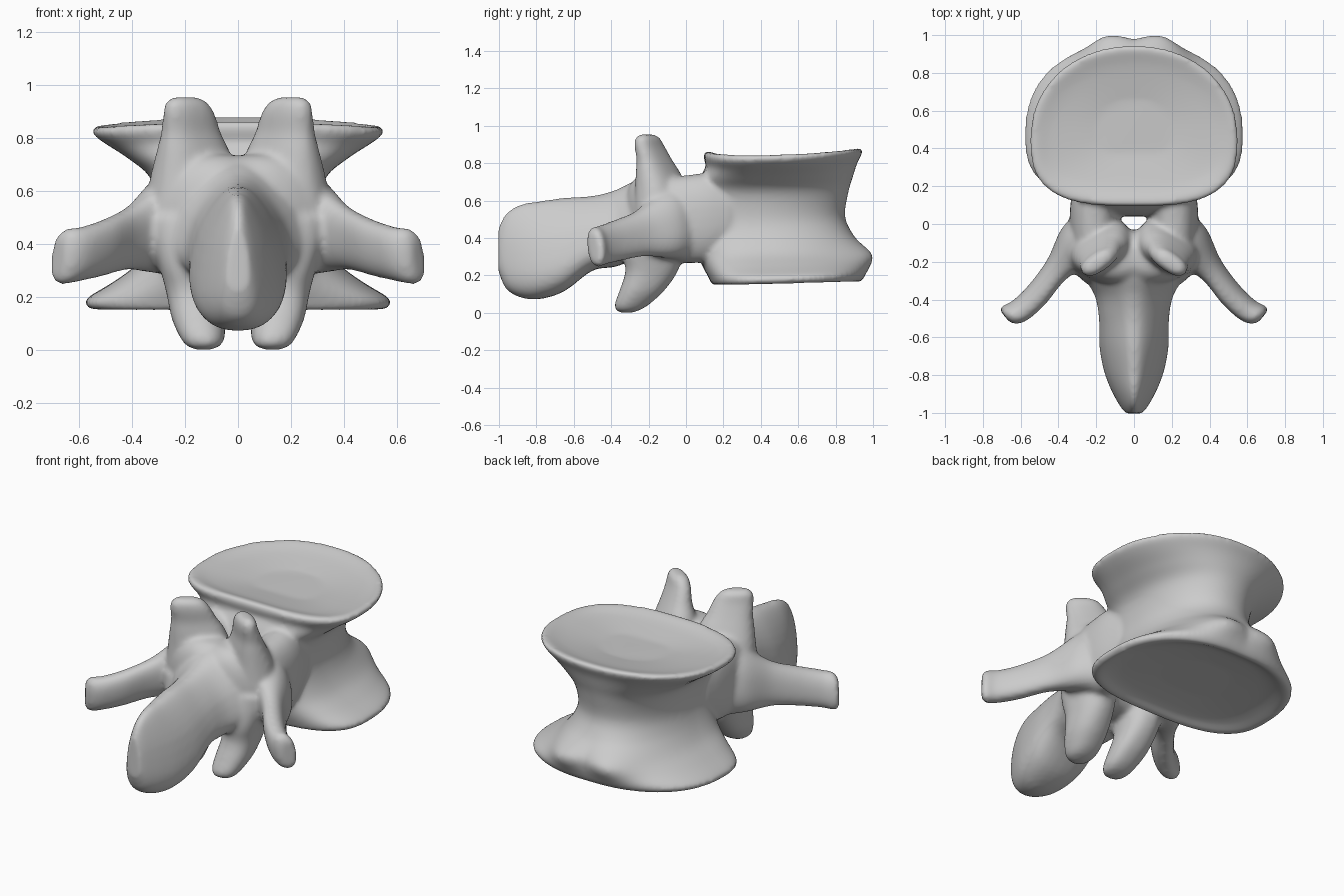
import bpy, bmesh
from math import sin, cos, pi, exp
from mathutils import Vector

bm = bmesh.new()


def spow(v, p):
    return (abs(v) ** p) * (1 if v >= 0 else -1)


def smooth_stations(st, steps=5):
    # Catmull-Rom interpolation between stations of plain numbers
    out = []
    for i in range(len(st) - 1):
        a, b, c, d = st[max(i - 1, 0)], st[i], st[i + 1], st[min(i + 2, len(st) - 1)]
        for s in range(steps):
            t = s / steps
            out.append([0.5 * (2 * q + (r - p) * t + (2 * p - 5 * q + 4 * r - w) * t * t
                               + (3 * q - p - 3 * r + w) * t ** 3)
                        for p, q, r, w in zip(a, b, c, d)])
    out.append(list(st[-1]))
    return out


def skin(rings):
    loops = [[bm.verts.new(p) for p in ring] for ring in rings]
    n = len(loops[0])
    faces = []
    for a, b in zip(loops, loops[1:]):
        for i in range(n):
            j = (i + 1) % n
            faces.append(bm.faces.new((a[i], a[j], b[j], b[i])))
    faces.append(bm.faces.new(loops[0][::-1]))
    faces.append(bm.faces.new(loops[-1]))
    bmesh.ops.recalc_face_normals(bm, faces=faces)


def process(stations, u, v, mirror=True, taper=0.0, power=0.85, n=32):
    # stations: x, y, z, half size along u, half size along v
    u, v = Vector(u).normalized(), Vector(v).normalized()
    rings = []
    for x, y, z, ru, rv in smooth_stations(stations):
        ring = []
        for i in range(n):
            a = 2 * pi * i / n
            cu = spow(cos(a), power) * (1 - taper * sin(a)) * max(ru, 0.005)
            cv = spow(sin(a), power) * max(rv, 0.005)
            ring.append(Vector((x, y, z)) + u * cu + v * cv)
        rings.append(ring)
    skin(rings)
    if mirror:
        skin([[Vector((-p.x, p.y, p.z)) for p in r] for r in rings])


# vertebral body: z, half width, back y, front y, from lower dish to upper dish
body = [(0.195, 0.20, 0.38, 0.70), (0.18, 0.42, 0.22, 0.85), (0.152, 0.53, 0.16, 0.915),
        (0.152, 0.56, 0.14, 0.935), (0.185, 0.575, 0.125, 0.955), (0.25, 0.475, 0.09, 0.965),
        (0.32, 0.385, 0.06, 0.955), (0.42, 0.325, 0.045, 0.89), (0.52, 0.305, 0.04, 0.85),
        (0.65, 0.33, 0.05, 0.87), (0.73, 0.41, 0.075, 0.895), (0.79, 0.485, 0.105, 0.915),
        (0.835, 0.54, 0.095, 0.938), (0.86, 0.55, 0.095, 0.945), (0.871, 0.525, 0.12, 0.925),
        (0.845, 0.42, 0.2, 0.83), (0.815, 0.20, 0.36, 0.66)]
rings = []
for z, hw, yb, yf in smooth_stations(body):
    yw = yb + (yf - yb) * 0.42
    ring = []
    for i in range(72):
        a = 2 * pi * i / 72
        low = min(max((0.4 - z) / 0.2, 0), 1)
        p = 0.95 - 0.1 * low if sin(a) > 0 else 0.68
        x = hw * spow(cos(a), p)
        y = yw + spow(sin(a), p) * (yf - yw if sin(a) > 0 else yw - yb)
        if sin(a) > 0 and z < 0.5:      # paired bulges low on the front
            y += 0.06 * sin(a) * exp(-((abs(x) - 0.17) / 0.14) ** 2 - ((z - 0.30) / 0.085) ** 2)
        k = min(max((z - 0.6) / 0.2, 0), 1)  # upper rim dips at the sides
        tilt = 0.022 * (y - 0.5) - 0.027 * (x / 0.54) ** 2
        ring.append(Vector((x, y, z + k * tilt + low * 0.025 * (y - 0.3))))
    rings.append(ring)
skin(rings)

X, Y, Z = (1, 0, 0), (0, 1, 0), (0, 0, 1)

# pedicles
process([(0.19, 0.24, 0.52, 0.12, 0.20), (0.205, 0.12, 0.51, 0.13, 0.235),
         (0.21, 0.0, 0.50, 0.13, 0.235), (0.20, -0.14, 0.50, 0.13, 0.22)], X, Z)

# laminae
process([(-0.03, -0.17, 0.51, 0.14, 0.22), (0.08, -0.18, 0.51, 0.15, 0.23),
         (0.18, -0.16, 0.50, 0.15, 0.235), (0.27, -0.13, 0.49, 0.14, 0.21),
         (0.34, -0.13, 0.47, 0.10, 0.14), (0.38, -0.15, 0.45, 0.04, 0.07)], Y, Z, power=0.72)

# transverse processes
process([(0.18, -0.05, 0.50, 0.16, 0.23), (0.31, -0.12, 0.47, 0.115, 0.18),
         (0.41, -0.24, 0.425, 0.07, 0.125), (0.51, -0.37, 0.385, 0.065, 0.11),
         (0.60, -0.455, 0.36, 0.062, 0.105), (0.66, -0.482, 0.35, 0.058, 0.105),
         (0.685, -0.488, 0.345, 0.035, 0.075)], (0.62, 0.78, 0), (-0.1, -0.1, 1))

# superior articular processes
process([(0.18, -0.12, 0.54, 0.18, 0.13), (0.17, -0.13, 0.66, 0.17, 0.115),
         (0.17, -0.15, 0.75, 0.15, 0.09), (0.178, -0.17, 0.82, 0.125, 0.068),
         (0.185, -0.195, 0.89, 0.11, 0.055), (0.195, -0.205, 0.935, 0.088, 0.045),
         (0.20, -0.21, 0.954, 0.05, 0.02)], (0.82, -0.57, 0), (0.57, 0.82, 0))

# inferior articular processes
process([(0.17, -0.16, 0.50, 0.19, 0.15), (0.175, -0.175, 0.33, 0.125, 0.16),
         (0.165, -0.185, 0.22, 0.105, 0.14), (0.15, -0.235, 0.12, 0.10, 0.12),
         (0.135, -0.285, 0.05, 0.085, 0.095), (0.13, -0.31, 0.015, 0.065, 0.065),
         (0.13, -0.32, 0.0, 0.03, 0.03)], (1, 0.15, 0), (-0.15, 1, 0))

# spinous process
process([(0, -0.12, 0.50, 0.22, 0.19), (0, -0.25, 0.50, 0.25, 0.21),
         (0, -0.38, 0.45, 0.19, 0.205), (0, -0.50, 0.425, 0.17, 0.20),
         (0, -0.65, 0.365, 0.167, 0.25), (0, -0.78, 0.335, 0.145, 0.262),
         (0, -0.88, 0.33, 0.11, 0.25), (0, -0.96, 0.33, 0.07, 0.205),
         (0, -1.003, 0.34, 0.04, 0.12)], X, Z, mirror=False, taper=0.45)

mesh = bpy.data.meshes.new("vertebra")
bm.to_mesh(mesh)
bm.free()
vertebra = bpy.data.objects.new("vertebra", mesh)
bpy.context.collection.objects.link(vertebra)

# fuse all parts into one smooth bone
fuse = vertebra.modifiers.new("fuse", 'REMESH')
fuse.mode = 'VOXEL'
fuse.voxel_size = 0.013
fuse.use_smooth_shade = True
soften = vertebra.modifiers.new("soften", 'SMOOTH')
soften.factor = 0.5
soften.iterations = 10
